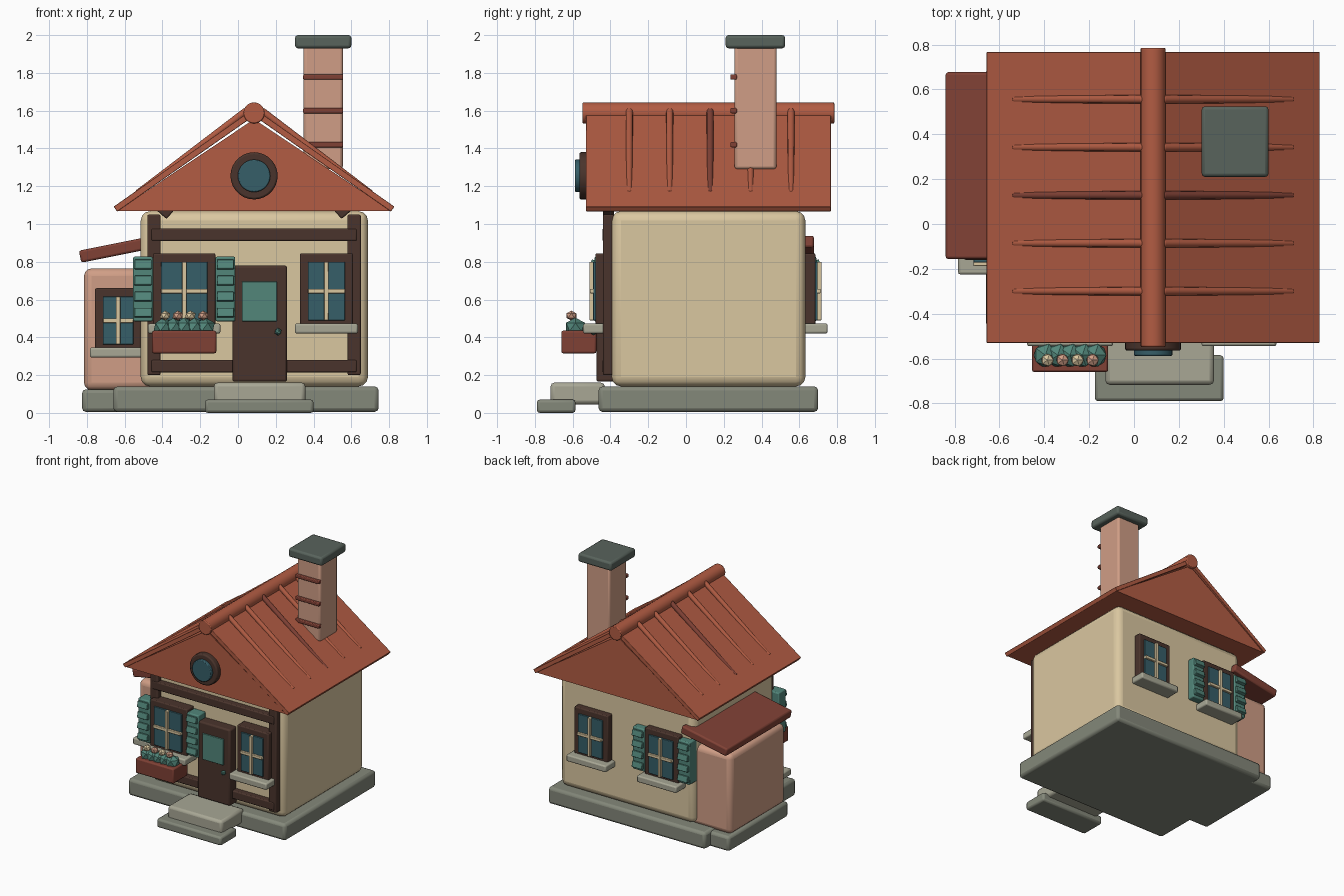
import bpy, bmesh, math
from mathutils import Vector, Matrix

if "Cube" in bpy.data.objects:
    bpy.data.objects.remove(bpy.data.objects["Cube"], do_unlink=True)


def material(name, r, g, b):
    """Material from display colour values, stored as linear."""
    lin = [((v / 255 + 0.055) / 1.055) ** 2.4 for v in (r, g, b)] + [1]
    m = bpy.data.materials.new(name)
    m.use_nodes = True
    m.diffuse_color = lin
    m.node_tree.nodes["Principled BSDF"].inputs["Base Color"].default_value = lin
    return m


CREAM = material("cream plaster", 218, 199, 160)
ROOF = material("terracotta", 178, 92, 67)
BRICK = material("pale brick", 208, 158, 134)
WOOD = material("dark wood", 74, 52, 44)
TEAL = material("teal paint", 82, 134, 122)
GLASS = material("blue glass", 54, 94, 104)
RED = material("dark red", 128, 65, 53)
STONE = material("grey stone", 132, 136, 122)
PALE = material("pale stone", 168, 167, 149)
SLATE = material("slate", 88, 99, 92)


def finish(name, bm, mat, bevel=0.0, segments=2, smooth=True):
    bmesh.ops.recalc_face_normals(bm, faces=bm.faces)
    mesh = bpy.data.meshes.new(name)
    bm.to_mesh(mesh)
    bm.free()
    mesh.materials.append(mat)
    if smooth:
        mesh.shade_smooth()
        mesh.set_sharp_from_angle(angle=math.radians(40))
    ob = bpy.data.objects.new(name, mesh)
    bpy.context.collection.objects.link(ob)
    if bevel:
        mod = ob.modifiers.new("soft edges", 'BEVEL')
        mod.width = bevel
        mod.segments = segments
    return ob


def box(name, mat, x, y, z, bevel=0.008, tilt=0.0, segments=2):
    """Box from (min, max) ranges, tilted about the y axis."""
    bm = bmesh.new()
    size = [abs(r[1] - r[0]) for r in (x, y, z)]
    bmesh.ops.create_cube(bm, size=1, matrix=Matrix.Diagonal((*size, 1)))
    ob = finish(name, bm, mat, bevel, segments)
    ob.location = [(r[0] + r[1]) / 2 for r in (x, y, z)]
    ob.rotation_euler.y = tilt
    return ob


def rod(name, mat, a, b, r, sides=16, bevel=0.0, r2=None):
    a, b = Vector(a), Vector(b)
    bm = bmesh.new()
    bmesh.ops.create_cone(bm, cap_ends=True, segments=sides, radius1=r,
                          radius2=r if r2 is None else r2, depth=(b - a).length)
    ob = finish(name, bm, mat, bevel)
    ob.location = (a + b) / 2
    ob.rotation_euler = (b - a).to_track_quat('Z', 'Y').to_euler()
    return ob


def prism(name, mat, outline, y0, y1, bevel=0.0):
    """Extrude an (x, z) outline along y."""
    bm = bmesh.new()
    face = bm.faces.new([bm.verts.new((x, y0, z)) for x, z in outline])
    new = bmesh.ops.extrude_face_region(bm, geom=[face])["geom"]
    bmesh.ops.translate(bm, vec=(0, y1 - y0, 0),
                        verts=[v for v in new if isinstance(v, bmesh.types.BMVert)])
    return finish(name, bm, mat, bevel)


def blob(name, mat, loc, r, squash=1.0):
    bm = bmesh.new()
    bmesh.ops.create_icosphere(bm, subdivisions=1, radius=r)
    ob = finish(name, bm, mat, smooth=False)
    ob.location = loc
    ob.scale.z = squash


def window(name, x, z0, z1, width, base, out, shutters=False):
    """Window on a wall plane at y = base, facing out (-1 front, +1 back)."""
    h, mid = width / 2, (z0 + z1) / 2

    def depth(d, start=-0.03):
        return base + out * start, base + out * d
    box(name + "_frame", WOOD, (x - h, x + h), depth(0.06), (z0, z1))
    gx, gz0, gz1 = h - 0.042, z0 + 0.045, z1 - 0.045
    box(name + "_glass", GLASS, (x - gx, x + gx), depth(0.072), (gz0, gz1), 0.003)
    box(name + "_mullion", CREAM, (x - 0.012, x + 0.012), depth(0.092), (gz0, gz1), 0.004)
    box(name + "_crossbar", CREAM, (x - gx, x + gx), depth(0.088), (mid - 0.012, mid + 0.012), 0.004)
    box(name + "_sill", PALE, (x - h - 0.027, x + h + 0.027), depth(0.125), (z0 - 0.025, z0 + 0.028), 0.01)
    if shutters:
        for side in (-1, 1):
            sx = x + side * (h + 0.053)
            box(name + "_shutter", TEAL, (sx - 0.052, sx + 0.052), depth(0.065), (z0 + 0.04, z1 - 0.018))
            for i in range(4):
                sz = z0 + 0.085 + i * 0.085
                slat = box(name + "_slat", TEAL, (sx - 0.045, sx + 0.045), depth(0.085, 0.05),
                           (sz - 0.024, sz + 0.024), 0.004)
                slat.rotation_euler.x = out * 0.25


# Foundations and steps
box("foundation", STONE, (-0.66, 0.745), (-0.463, 0.70), (0.005, 0.14), 0.022)
box("annex_foundation", STONE, (-0.825, -0.55), (-0.13, 0.63), (0.005, 0.125), 0.02)
box("lower_step", STONE, (-0.175, 0.40), (-0.79, -0.585), (0, 0.07), 0.015)
box("upper_step", PALE, (-0.128, 0.357), (-0.717, -0.43), (0.045, 0.16), 0.02)

# Walls
box("house_walls", CREAM, (-0.515, 0.688), (-0.394, 0.632), (0.14, 1.068), 0.05, segments=3)
box("annex_walls", BRICK, (-0.815, -0.45), (-0.11, 0.59), (0.12, 0.765), 0.04, segments=3)
slope = math.atan(0.2)
box("annex_roof", RED, (-0.84, -0.425), (-0.156, 0.677), (0.835, 0.90), 0.012, -slope)

# Main roof
RX, PITCH = 0.085, 0.70
prism("gable", ROOF, [(RX - 0.725, 1.07), (RX + 0.725, 1.07), (RX, 1.555)], -0.522, 0.758)
for s in (-1, 1):
    prism("roof_slope", ROOF, [(RX, 1.612), (RX + s * 0.743, 1.092), (RX + s * 0.725, 1.066),
                               (RX, 1.572)], -0.53, 0.767, 0.003)
    for i in range(5):
        y = -0.30 + i * 0.214
        rod("roof_rib", RED if i == 2 else ROOF, (RX + s * 0.04, y, 1.60),
            (RX + s * 0.62, y, 1.612 - PITCH * 0.62 - 0.016), 0.019, 12, 0.006, 0.016)
rod("ridge", ROOF, (RX, -0.548, 1.588), (RX, 0.785, 1.588), 0.056, 20, 0.006)

# Round gable window
rod("round_frame", WOOD, (RX, -0.50, 1.255), (RX, -0.565, 1.255), 0.125, 28, 0.01)
rod("round_glass", GLASS, (RX, -0.52, 1.255), (RX, -0.588, 1.255), 0.086, 28, 0.006)

# Chimney
box("chimney", BRICK, (0.348, 0.555), (0.257, 0.479), (1.29, 1.95), 0.015)
box("chimney_cap", SLATE, (0.302, 0.60), (0.21, 0.525), (1.93, 2.0), 0.015)
for z in (1.42, 1.6, 1.778):
    box("chimney_band", RED, (0.345, 0.557), (0.235, 0.27), (z - 0.014, z + 0.014), 0.006)

# Front timber framing
for s in (-1, 1):
    x = RX + s * 0.53
    box("timber_post", WOOD, (x - 0.035, x + 0.035), (-0.44, -0.38), (0.20, 1.05))
    bx = RX + s * 0.485
    box("eave_brace", WOOD, (bx - 0.03, bx + 0.03), (-0.44, -0.38), (1.03, 1.14), tilt=s * 0.85)
for z in (0.248, 0.943):
    box("timber_beam", WOOD, (-0.46, 0.63), (-0.443, -0.38), (z - 0.033, z + 0.033))

# Door
box("door", WOOD, (-0.03, 0.26), (-0.475, -0.38), (0.165, 0.78), 0.012)
box("door_pane", TEAL, (0.02, 0.206), (-0.485, -0.46), (0.485, 0.695), 0.003)
blob("door_knob", TEAL, (0.212, -0.49, 0.43), 0.02)

# Windows
window("front_left_window", 0.468, 0.445, 0.845, 0.28, -0.42, -1)
window("front_right_window", -0.285, 0.445, 0.845, 0.33, -0.42, -1, True)
window("annex_window", -0.635, 0.318, 0.66, 0.245, -0.10, -1)
window("back_left_window", 0.37, 0.445, 0.845, 0.30, 0.625, 1)
window("back_right_window", -0.26, 0.445, 0.845, 0.30, 0.625, 1, True)

# Flower box
box("flower_box", RED, (-0.455, -0.115), (-0.66, -0.475), (0.315, 0.435), 0.01)
for i in range(5):
    blob("leaves", TEAL, (-0.395 + i * 0.055, -0.585, 0.455), 0.058, 0.85)
for i in range(4):
    blob("flower", (BRICK, CREAM)[(i + 1) % 2], (-0.386 + i * 0.067, -0.607, 0.515), 0.031, 0.85)
